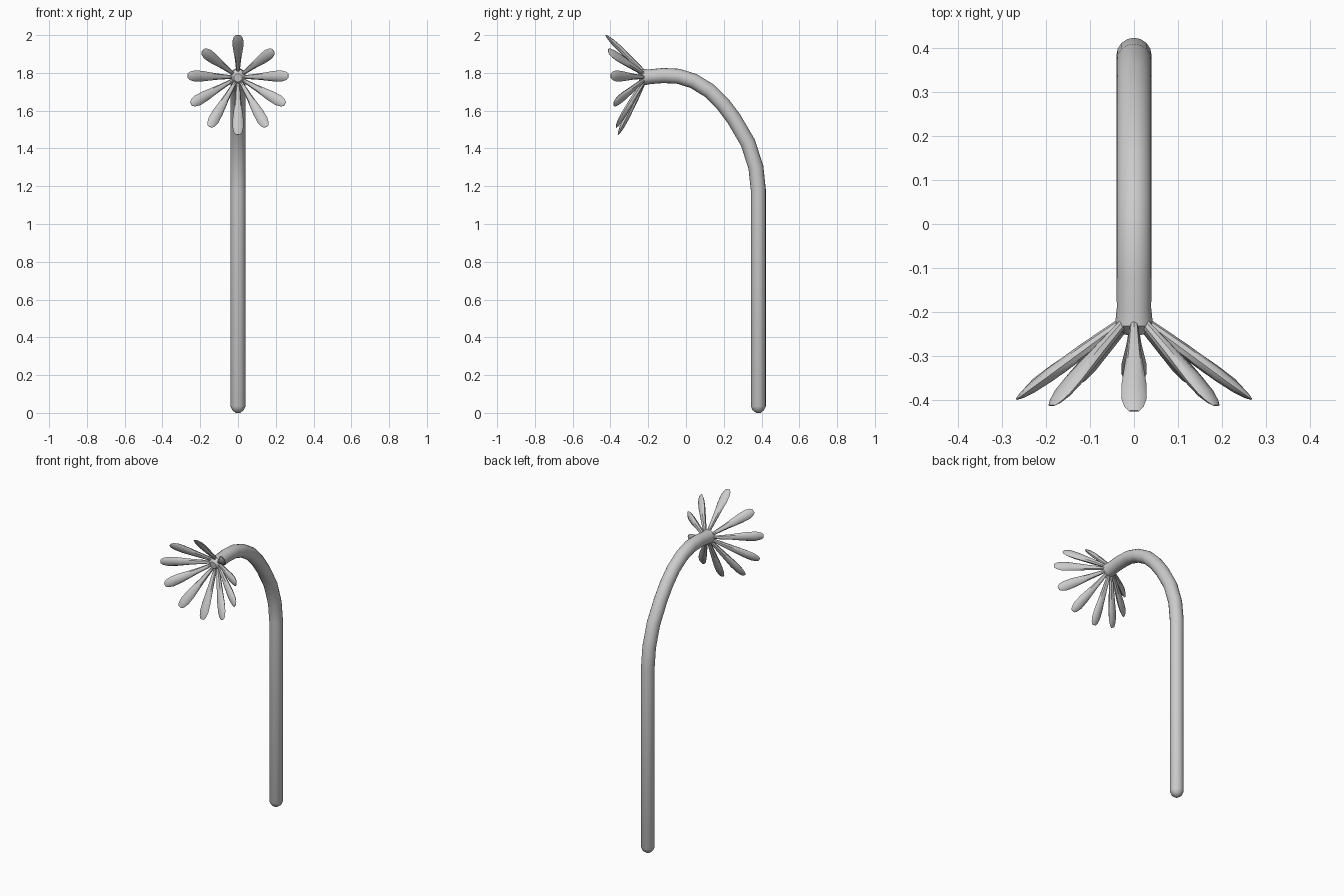
import bpy, math
from mathutils import Vector

if "Cube" in bpy.data.objects:
    bpy.data.objects.remove(bpy.data.objects["Cube"])


def loft(name, rings, smooth):
    """Skin equal-sized rings of points and cap both ends."""
    n = len(rings[0])
    verts = [p for r in rings for p in r]
    faces = [(i * n + j, i * n + (j + 1) % n, (i + 1) * n + (j + 1) % n, (i + 1) * n + j)
             for i in range(len(rings) - 1) for j in range(n)]
    faces += [tuple(reversed(range(n))), tuple(range(len(verts) - n, len(verts)))]
    me = bpy.data.meshes.new(name)
    me.from_pydata(verts, [], faces)
    ob = bpy.data.objects.new(name, me)
    bpy.context.collection.objects.link(ob)
    if smooth:
        bpy.ops.object.select_all(action='DESELECT')
        ob.select_set(True)
        bpy.context.view_layer.objects.active = ob
        bpy.ops.object.shade_smooth_by_angle(angle=math.radians(40))
    return ob


def ring(c, u, v, a, b, n):
    return [c + u * a * math.cos(2 * math.pi * k / n) + v * b * math.sin(2 * math.pi * k / n)
            for k in range(n)]


# Stem: (y, z, radius) along its centre line
path = [(.383, 0, .012), (.383, .014, .03), (.383, .035, .04), (.383, 1.18, .04),
        (.370, 1.30, .04), (.328, 1.43, .04), (.255, 1.555, .04), (.195, 1.635, .04),
        (.125, 1.705, .04), (.04, 1.757, .04), (-.04, 1.782, .04), (-.12, 1.786, .04),
        (-.19, 1.78, .039), (-.228, 1.777, .043), (-.25, 1.774, .022)]
X = Vector((1, 0, 0))
rings = []
for i, (y, z, r) in enumerate(path):
    a, b = path[max(i - 1, 0)], path[min(i + 1, len(path) - 1)]
    t = Vector((0, b[0] - a[0], b[1] - a[1])).normalized()
    rings.append(ring(Vector((0, y, z)), X, t.cross(X), r, r, 16))
loft("stem", rings, True)

# Petals: tips of one half, mirrored to the other side
tips = [(0, -.425, 2.0), (.187, -.412, 1.918), (.267, -.398, 1.785),
        (.248, -.382, 1.635), (.15, -.37, 1.515), (0, -.36, 1.472)]
tips += [(-x, y, z) for x, y, z in tips if x > 0]
# position along the petal, half width, half thickness
profile = [(0, .009, .011), (.35, .017, .015), (.68, .028, .015),
           (.85, .029, .012), (.95, .022, .007), (1, .012, .002)]
hub = Vector((0, -.225, 1.777))
for k, tip in enumerate(tips):
    tip = Vector(tip)
    radial = Vector((tip.x, 0, tip.z - hub.z)).normalized()
    base = hub + radial * .03
    along = (tip - base).normalized()
    side = Vector((0, -1, 0)).cross(radial).normalized()
    thick = along.cross(side).normalized()
    loft(f"petal_{k + 1}",
         [ring(base.lerp(tip, t), side, thick, w, h, 8) for t, w, h in profile], True)
